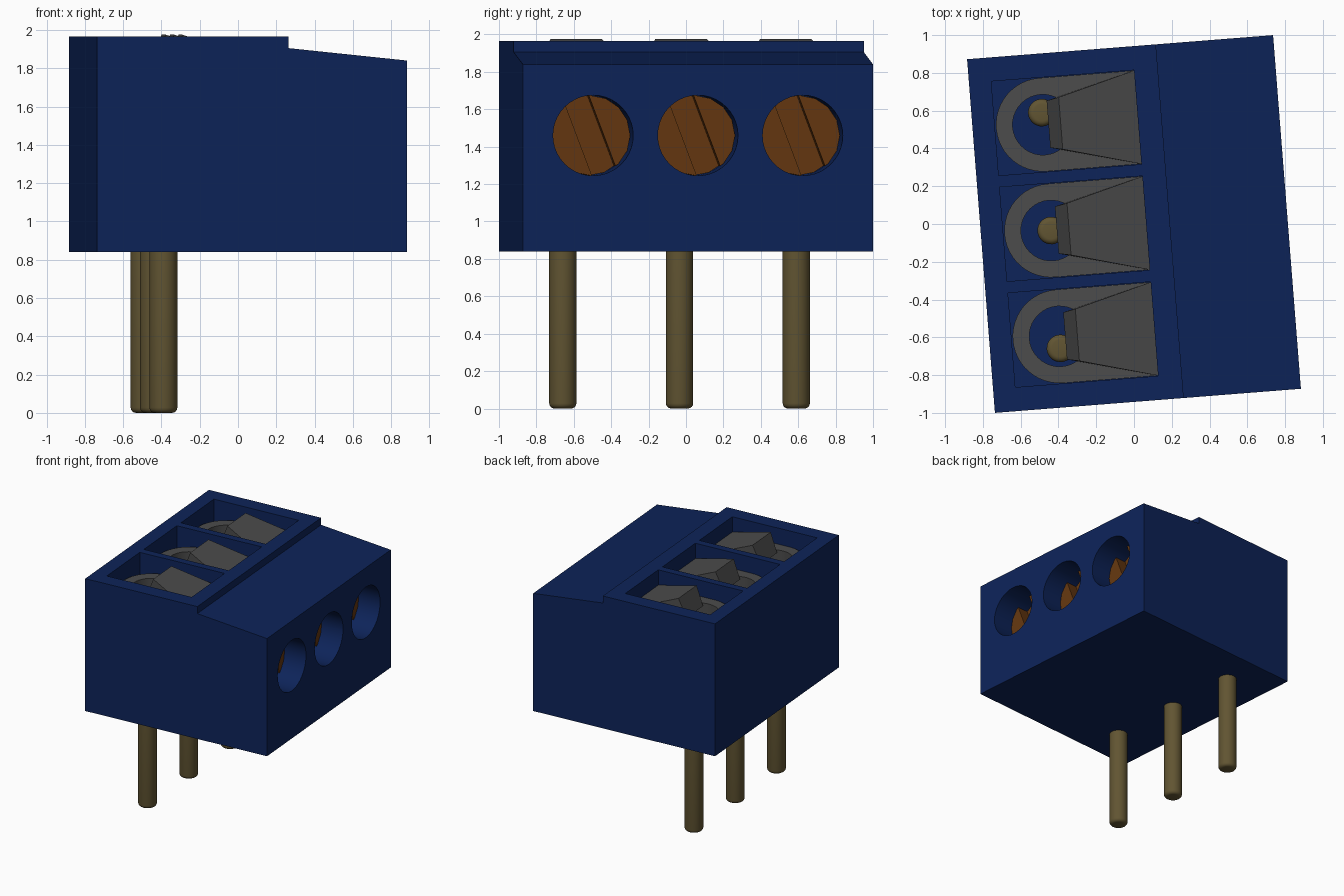
import bpy, bmesh, math
from mathutils import Matrix, Vector

old = bpy.data.objects.get("Cube")
if old:
    bpy.data.objects.remove(old)

TURN = Matrix.Rotation(math.radians(4.5), 4, 'Z')   # whole part is slightly turned
HALF_X, HALF_Y = 0.8125, 0.939
BASE, TOP = 0.84, 1.965
PITCH, PIN_PITCH = 0.562, 0.626
RING_X, WALL_X = -0.44, 0.064
FLOOR, RING_TOP = 1.67, 1.83
SCREW_Z = 1.46


def material(name, rgb):
    m = bpy.data.materials.new(name)
    m.use_nodes = True
    m.diffuse_color = (*rgb, 1)
    m.node_tree.nodes["Principled BSDF"].inputs["Base Color"].default_value = (*rgb, 1)
    return m


blue = material("blue_plastic", (0.004, 0.017, 0.1))
copper = material("copper_screw", (0.13, 0.038, 0.005))
brass = material("brass_pin", (0.12, 0.09, 0.032))
grey = material("grey_metal", (0.072, 0.072, 0.072))


def make(name, bm, mat=None):
    bmesh.ops.recalc_face_normals(bm, faces=bm.faces)
    me = bpy.data.meshes.new(name)
    bm.to_mesh(me)
    bm.free()
    ob = bpy.data.objects.new(name, me)
    bpy.context.scene.collection.objects.link(ob)
    if mat:
        me.materials.append(mat)
    return ob


def add_box(bm, lo, hi):
    lo, hi = Vector(lo), Vector(hi)
    size = hi - lo
    mat = Matrix.Translation((lo + hi) / 2) @ Matrix.Diagonal((*size, 1))
    return bmesh.ops.create_cube(bm, size=1, matrix=mat)


def add_cylinder(bm, radius, length, centre, sides, along_x=False):
    mat = Matrix.Translation(centre)
    if along_x:
        mat = mat @ Matrix.Rotation(math.pi / 2, 4, 'Y')
    return bmesh.ops.create_cone(bm, cap_ends=True, segments=sides, radius1=radius,
                                 radius2=radius, depth=length, matrix=mat)


def add_prism(bm, points, offset):
    face = bm.faces.new([bm.verts.new(p) for p in points])
    out = bmesh.ops.extrude_face_region(bm, geom=[face])
    verts = [g for g in out["geom"] if isinstance(g, bmesh.types.BMVert)]
    bmesh.ops.translate(bm, verts=verts, vec=offset)


def activate(ob):
    bpy.ops.object.select_all(action='DESELECT')
    ob.select_set(True)
    bpy.context.view_layer.objects.active = ob


def cut(ob, bm):
    cutter = make("cutter", bm)
    cutter.hide_render = True
    mod = ob.modifiers.new("cut", 'BOOLEAN')
    mod.operation = 'DIFFERENCE'
    mod.solver = 'EXACT'
    mod.object = cutter
    activate(ob)
    bpy.ops.object.modifier_apply(modifier=mod.name)
    bpy.data.objects.remove(cutter)


parts = []

# Housing: stepped profile with three top pockets and three screw bores
bm = bmesh.new()
outline = [(-HALF_X, BASE), (HALF_X, BASE), (HALF_X, 1.84), (0.19, 1.905), (0.19, TOP), (-HALF_X, TOP)]
add_prism(bm, [(x, -HALF_Y, z) for x, z in outline], (0, 2 * HALF_Y, 0))
housing = make("housing", bm, blue)
bm = bmesh.new()
for i in (-1, 0, 1):
    y = i * PITCH
    add_box(bm, (-0.694, y - 0.25, FLOOR), (WALL_X, y + 0.25, TOP + 0.2))
    add_cylinder(bm, 0.215, 0.6, (HALF_X, y, SCREW_Z), 40, True)
cut(housing, bm)
parts.append(housing)

names = {-1: "front", 0: "middle", 1: "back"}
for i, name in names.items():
    y = i * PITCH

    # Slotted screw recessed in its bore
    bm = bmesh.new()
    face_x = HALF_X - 0.19
    add_cylinder(bm, 0.214, 0.12, (face_x - 0.06, y, SCREW_Z), 16, True)
    screw = make(name + "_screw", bm, copper)
    bm = bmesh.new()
    add_box(bm, (-0.1, -0.068, -0.4), (0.1, 0.068, 0.4))
    bm.transform(Matrix.Translation((face_x, y, SCREW_Z)) @ Matrix.Rotation(math.radians(20.7), 4, 'X'))
    cut(screw, bm)
    parts.append(screw)

    # Clamp plate: rounded end with a round hole
    bm = bmesh.new()
    arc = [math.pi / 2 + math.pi * k / 24 for k in range(25)]
    pts = [(RING_X + 0.248 * math.cos(a), y + 0.248 * math.sin(a), FLOOR) for a in arc]
    pts += [(WALL_X, y - 0.248, FLOOR), (WALL_X, y + 0.248, FLOOR)]
    add_prism(bm, pts, (0, 0, RING_TOP - FLOOR))
    clamp = make(name + "_clamp_plate", bm, grey)
    bm = bmesh.new()
    add_cylinder(bm, 0.16, 0.5, (RING_X, y, FLOOR + 0.1), 36)
    cut(clamp, bm)
    parts.append(clamp)

    # Tapered tongue rising from the wall over the hole
    bm = bmesh.new()
    low, high = RING_TOP - 0.01, 1.975
    rows = [[bm.verts.new((x, y + s * w, z)) for s in (-1, 1)] for x, w, z in
            ((-0.41, 0.125, low), (-0.345, 0.138, high), (WALL_X, 0.248, RING_TOP + 0.005), (WALL_X, 0.248, low))]
    for k in range(4):
        a, b = rows[k], rows[(k + 1) % 4]
        bm.faces.new((a[0], a[1], b[1], b[0]))
    for s in (0, 1):
        bm.faces.new([r[s] for r in rows])
    parts.append(make(name + "_tongue", bm, grey))

    # Solder pin with rounded ends
    bm = bmesh.new()
    add_cylinder(bm, 0.073, 1.73, (RING_X, i * PIN_PITCH, 0.865), 28)
    rims = [e for e in bm.edges if abs(e.verts[0].co.z - e.verts[1].co.z) < 0.001]
    bmesh.ops.bevel(bm, geom=rims, offset=0.028, segments=4, profile=0.5, affect='EDGES')
    parts.append(make(name + "_pin", bm, brass))

# Turn everything together and smooth the round surfaces
for ob in parts:
    ob.data.transform(TURN)
    if "screw" not in ob.name and "tongue" not in ob.name:
        activate(ob)
        bpy.ops.object.shade_smooth_by_angle(angle=math.radians(30))
